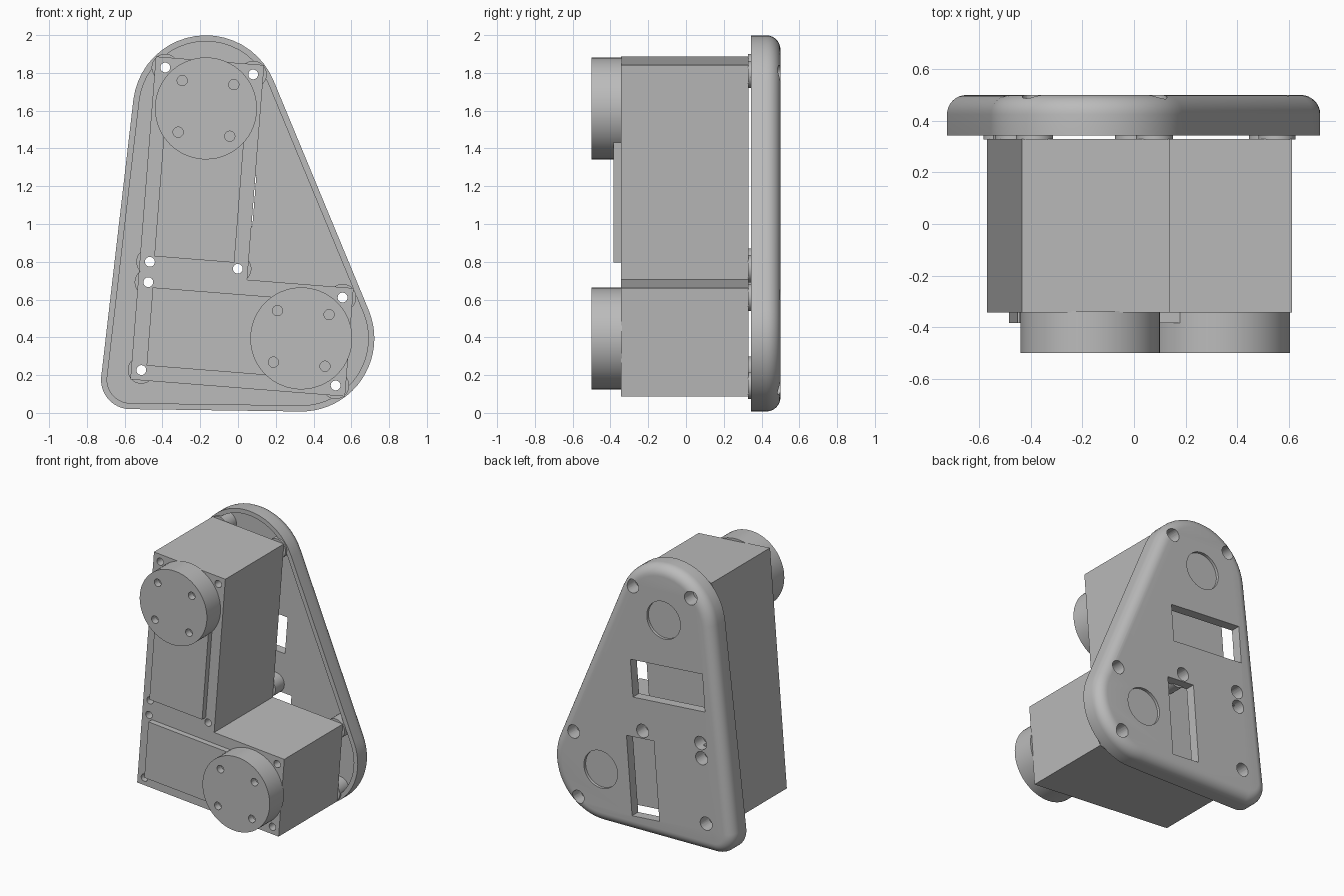
import bpy, bmesh
from math import radians, pi, cos, sin, acos, atan2
from mathutils import Matrix, Vector

if "Cube" in bpy.data.objects:
    bpy.data.objects.remove(bpy.data.objects["Cube"])

grey = bpy.data.materials.new("matte_grey")
grey.use_nodes = True
grey.diffuse_color = (0.5, 0.5, 0.5, 1)
grey.node_tree.nodes["Principled BSDF"].inputs["Base Color"].default_value = (0.5, 0.5, 0.5, 1)

# Both motors share one slightly tilted frame (x along, z up)
FRAME = Matrix.Translation((-0.57, 0, 0.177)) @ Matrix.Rotation(radians(4.52), 4, 'Y')
LONG, SHORT, INSET = 1.14, 0.575, 0.054
FRONT, BACK = -0.343, 0.33


def finish(name, bm, smooth=True):
    bmesh.ops.recalc_face_normals(bm, faces=bm.faces)
    mesh = bpy.data.meshes.new(name)
    bm.to_mesh(mesh)
    bm.free()
    mesh.materials.append(grey)
    obj = bpy.data.objects.new(name, mesh)
    bpy.context.collection.objects.link(obj)
    if smooth:
        shade(obj)
    return obj


def activate(obj):
    bpy.ops.object.select_all(action='DESELECT')
    obj.select_set(True)
    bpy.context.view_layer.objects.active = obj


def shade(obj):
    activate(obj)
    bpy.ops.object.shade_smooth_by_angle(angle=radians(30))


def add_box(bm, x0, x1, y0, y1, z0, z1):
    size = Matrix.Diagonal((x1 - x0, y1 - y0, z1 - z0, 1))
    mid = Matrix.Translation(((x0 + x1) / 2, (y0 + y1) / 2, (z0 + z1) / 2))
    bmesh.ops.create_cube(bm, size=1, matrix=FRAME @ mid @ size)


def add_cylinder(bm, x, z, r, y0, y1, sides=32):
    place = Matrix.Translation((x, (y0 + y1) / 2, z)) @ Matrix.Rotation(pi / 2, 4, 'X')
    bmesh.ops.create_cone(bm, cap_ends=True, segments=sides, radius1=r, radius2=r,
                          depth=y1 - y0, matrix=FRAME @ place)


def cut(obj, bm):
    cutter = finish("cutter", bm, False)
    cutter.hide_render = True
    mod = obj.modifiers.new("cut", 'BOOLEAN')
    mod.operation, mod.solver, mod.object = 'DIFFERENCE', 'EXACT', cutter
    activate(obj)
    bpy.ops.object.modifier_apply(modifier=mod.name)
    bpy.data.objects.remove(cutter)
    shade(obj)


def corners(x0, x1, z0, z1):
    return [(x, z) for x in (x0 + INSET, x1 - INSET) for z in (z0 + INSET, z1 - INSET)]


# Motors: case, raised front panel and round output horn
motors = {
    "lower": dict(box=(0, LONG, 0, SHORT), panel=(0.08, 0.88, 0.08, 0.495), hub=(0.885, 0.288)),
    "upper": dict(box=(0, SHORT, SHORT, SHORT + LONG), panel=(0.075, 0.5, 0.66, 1.46), hub=(0.286, 1.462)),
}
screws = []
for name, m in motors.items():
    x0, x1, z0, z1 = m["box"]
    holes = corners(x0, x1, z0, z1)
    screws += holes
    bm = bmesh.new()
    add_box(bm, x0, x1, FRONT, BACK, z0, z1)
    case = finish(name + "_motor_case", bm, False)
    bm = bmesh.new()
    for x, z in holes:
        add_cylinder(bm, x, z, 0.026, -0.6, 0.6)
    cut(case, bm)

    bm = bmesh.new()
    px0, px1, pz0, pz1 = m["panel"]
    add_box(bm, px0, px1, -0.384, FRONT + 0.01, pz0, pz1)
    finish(name + "_motor_panel", bm, False)

    hx, hz = m["hub"]
    bm = bmesh.new()
    add_cylinder(bm, hx, hz, 0.27, -0.5, FRONT + 0.005, 64)
    horn = finish(name + "_output_horn", bm)
    bm = bmesh.new()
    for sx in (-1, 1):
        for sz in (-1, 1):
            add_cylinder(bm, hx + sx * 0.137, hz + sz * 0.137, 0.027, -0.6, -0.45)
    cut(horn, bm)

# Back cover outline: three circles joined by tangent lines
hubs = {k: FRAME @ Vector((m["hub"][0], 0, m["hub"][1])) for k, m in motors.items()}
circles = [(-0.57, 0.175, 0.155),
           (hubs["lower"].x, hubs["lower"].z, 0.387),
           (hubs["upper"].x, hubs["upper"].z, 0.387)]


def tangent_angle(a, b):
    dx, dz = b[0] - a[0], b[1] - a[1]
    return atan2(dz, dx) - acos((a[2] - b[2]) / (dx * dx + dz * dz) ** 0.5)


def outline(inset, steps=20):
    pts = []
    for i, (x, z, r) in enumerate(circles):
        start = tangent_angle(circles[i - 1], circles[i])
        sweep = (tangent_angle(circles[i], circles[(i + 1) % 3]) - start) % (2 * pi)
        for k in range(steps + 1):
            t = start + sweep * k / steps
            pts.append((x + (r - inset) * cos(t), z + (r - inset) * sin(t)))
    return pts


# Cover: hollow front with a thin rim and a rounded back edge
FLOOR, RIM, ROUND = 0.43, 0.032, 0.075
levels = [(RIM, FLOOR), (RIM, 0.343), (0, 0.343)]
for k in range(9):
    t = k / 8 * pi / 2
    levels.append((ROUND * (1 - cos(t)), 0.5 - ROUND + ROUND * sin(t)))
bm = bmesh.new()
rings = [[bm.verts.new((x, y, z)) for x, z in outline(inset)] for inset, y in levels]
for a, b in zip(rings, rings[1:]):
    for i in range(len(a)):
        j = (i + 1) % len(a)
        bm.faces.new((a[i], a[j], b[j], b[i]))
bm.faces.new(rings[0])
bm.faces.new(rings[-1])
cover = finish("back_cover", bm)

# Cover openings: screw wells, shallow round pockets, cable windows
bm = bmesh.new()
for x, z in screws:
    add_cylinder(bm, x, z, 0.048, 0.38, 0.6)
for m in motors.values():
    add_cylinder(bm, *m["hub"], 0.135, 0.48, 0.6, 48)
add_box(bm, 0, 0.58, 0.38, 0.6, 0.86, 1.13)
add_box(bm, 0.435, 0.655, 0.38, 0.6, 0, 0.573)
cut(cover, bm)

# Screw bosses: stepped tubes between cover and motor
profile = [(0.026, 0.328), (0.072, 0.328), (0.072, FLOOR + 0.01),
           (0.048, FLOOR + 0.01), (0.048, 0.4), (0.026, 0.4)]
for n, (x, z) in enumerate(screws):
    bm = bmesh.new()
    rings = []
    for k in range(32):
        t = k * pi / 16
        rings.append([bm.verts.new(FRAME @ Vector((x + r * cos(t), y, z + r * sin(t))))
                      for r, y in profile])
    for k in range(32):
        a, b = rings[k - 1], rings[k]
        for i in range(len(profile)):
            bm.faces.new((a[i - 1], a[i], b[i], b[i - 1]))
    finish(f"screw_boss_{n + 1}", bm)
